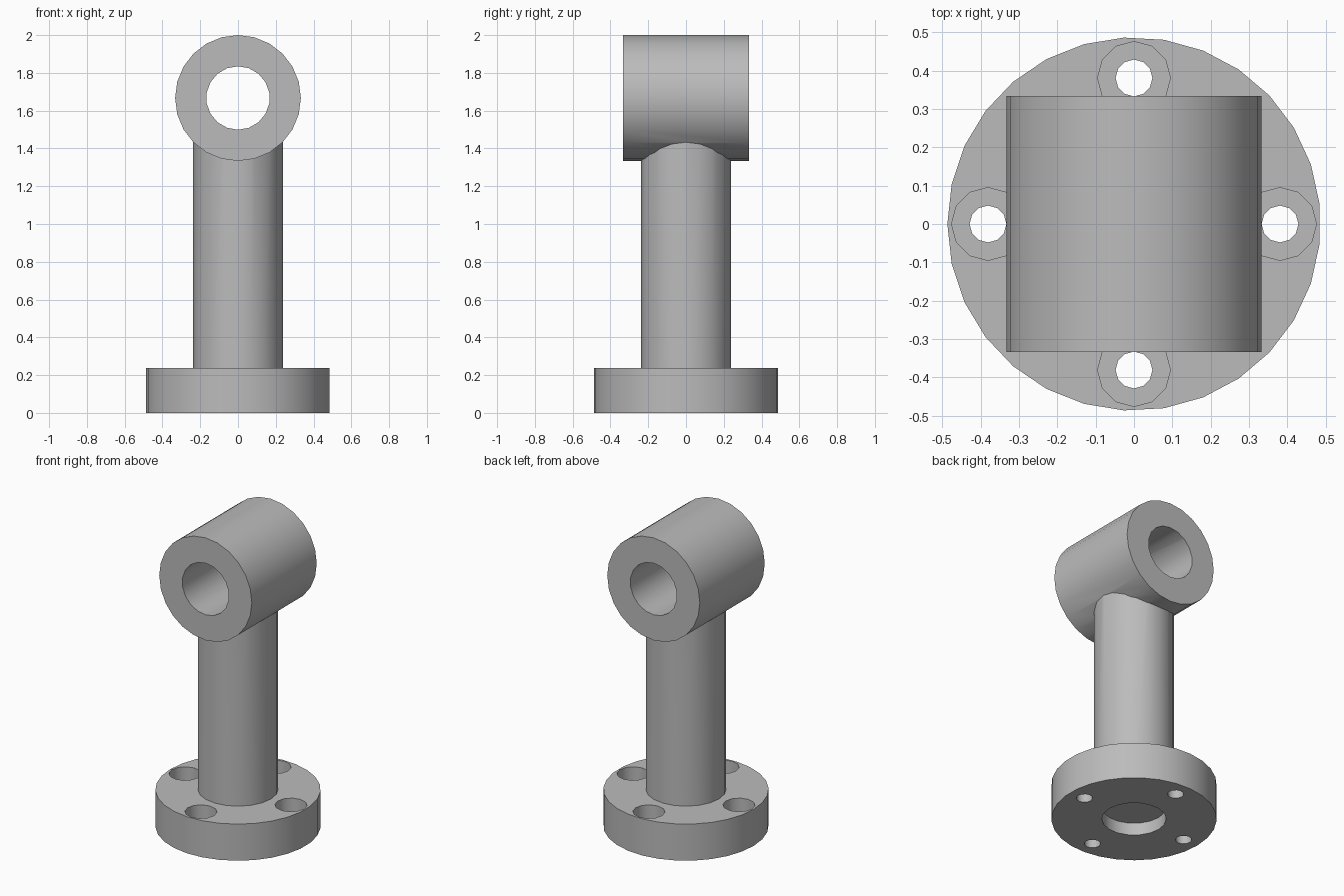
import bpy
import math

old = bpy.data.objects.get("Cube")
if old:
    bpy.data.objects.remove(old, do_unlink=True)

grey = bpy.data.materials.new("plain grey")
grey.use_nodes = True
colour = (0.5, 0.5, 0.5, 1)
grey.diffuse_color = colour
grey.node_tree.nodes["Principled BSDF"].inputs["Base Color"].default_value = colour

FLANGE_TOP = 0.238
HEAD_Z = 1.667


def cylinder(name, radius, low, high, sides, x=0, y=0):
    """Upright cylinder between two heights, with a vertex on -x."""
    bpy.ops.mesh.primitive_cylinder_add(
        vertices=sides, radius=radius, depth=high - low,
        location=(x, y, (low + high) / 2), rotation=(0, 0, math.pi / 2))
    obj = bpy.context.object
    obj.name = name
    obj.data.materials.append(grey)
    return obj


def cross_cylinder(name, radius, length, sides):
    """Cylinder along y through the head centre."""
    obj = cylinder(name, radius, -length / 2, length / 2, sides)
    obj.location = (0, 0, HEAD_Z)
    obj.rotation_euler = (math.pi / 2, 0, 0)
    return obj


def combine(body, tool, operation):
    mod = body.modifiers.new(operation.lower(), "BOOLEAN")
    mod.operation = operation
    mod.solver = "EXACT"
    mod.object = tool
    bpy.context.view_layer.objects.active = body
    bpy.ops.object.modifier_apply(modifier=mod.name)
    bpy.data.objects.remove(tool, do_unlink=True)


# Round flange, post and cross head joined into one solid
body = cylinder("flanged_post_with_cross_head", 0.487, 0, FLANGE_TOP, 29)
combine(body, cylinder("post", 0.237, 0.15, 1.45, 20), "UNION")
combine(body, cross_cylinder("head", 0.333, 0.667, 24), "UNION")

# Bore through the head and shallow round recess under the flange
combine(body, cross_cylinder("head_bore", 0.168, 1, 18), "DIFFERENCE")
combine(body, cylinder("base_recess", 0.19, -0.1, 0.08, 18), "DIFFERENCE")

# Four counterbored bolt holes
for i in range(4):
    angle = i * math.pi / 2
    x, y = 0.381 * math.cos(angle), 0.381 * math.sin(angle)
    combine(body, cylinder("bolt_hole", 0.048, -0.1, 0.4, 12, x, y), "DIFFERENCE")
    combine(body, cylinder("counterbore", 0.095, 0.12, 0.4, 12, x, y), "DIFFERENCE")

# Smooth round walls, sharp rims
bpy.ops.object.select_all(action="DESELECT")
body.select_set(True)
bpy.context.view_layer.objects.active = body
bpy.ops.object.shade_smooth_by_angle(angle=math.radians(35))
